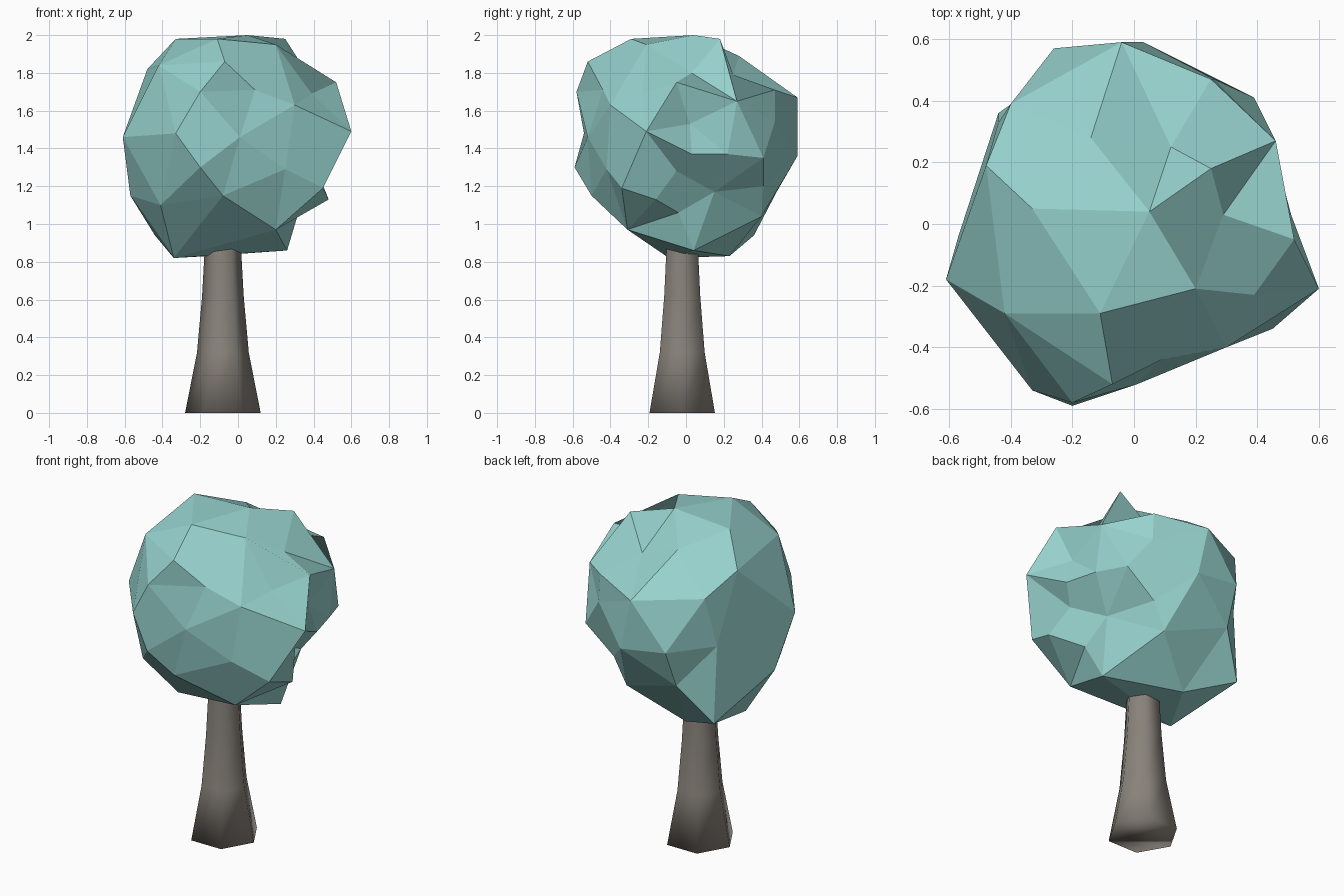
import bpy
import bmesh
import math
from mathutils import Vector

default_cube = bpy.data.objects.get("Cube")
if default_cube:
    bpy.data.objects.remove(default_cube, do_unlink=True)


def make_material(name, colour):
    material = bpy.data.materials.new(name)
    material.use_nodes = True
    material.diffuse_color = (*colour, 1)
    shader = material.node_tree.nodes["Principled BSDF"]
    shader.inputs["Base Color"].default_value = (*colour, 1)
    shader.inputs["Roughness"].default_value = 0.9
    return material


def make_object(name, bm, material, smooth):
    bmesh.ops.recalc_face_normals(bm, faces=bm.faces[:])
    for face in bm.faces:
        face.smooth = smooth
    mesh = bpy.data.meshes.new(name)
    bm.to_mesh(mesh)
    bm.free()
    mesh.materials.append(material)
    obj = bpy.data.objects.new(name, mesh)
    bpy.context.collection.objects.link(obj)
    return obj


def tapered_column(centre, sides, profile):
    """Stack rings of (height, radius) into a closed column."""
    bm = bmesh.new()
    rings = []
    for height, radius in profile:
        ring = []
        for i in range(sides):
            angle = math.tau * i / sides
            offset = Vector((math.cos(angle), math.sin(angle), 0)) * radius
            ring.append(bm.verts.new(centre + offset + Vector((0, 0, height))))
        rings.append(ring)
    for lower, upper in zip(rings, rings[1:]):
        for i in range(sides):
            j = (i + 1) % sides
            bm.faces.new((lower[i], lower[j], upper[j], upper[i]))
    bm.faces.new(rings[0][::-1])
    bm.faces.new(rings[-1])
    return bm


def faceted_blob(centre, tips):
    """Join the tips over a sphere, then pull each one out to its own reach."""
    bm = bmesh.new()
    reach = bm.verts.layers.float.new("reach")
    for tip in tips:
        arm = Vector(tip) / 100 - centre
        vert = bm.verts.new(arm.normalized())
        vert[reach] = arm.length
    bmesh.ops.convex_hull(bm, input=bm.verts[:])
    for vert in bm.verts:
        vert.co = centre + vert.co * vert[reach]
    # Merge nearly flat neighbours into larger facets
    bmesh.ops.dissolve_limit(bm, angle_limit=math.radians(4),
                             verts=bm.verts[:], edges=bm.edges[:])
    return bm


# Trunk: six-sided, smooth, flaring at the foot
bark = make_material("bark grey brown", (0.25, 0.225, 0.197))
trunk_profile = [(0, 0.2), (0.32, 0.137), (0.62, 0.11), (0.93, 0.093), (1.2, 0.085)]
make_object("trunk", tapered_column(Vector((-0.08, -0.02, 0)), 6, trunk_profile),
            bark, smooth=True)

# Crown: lumpy faceted foliage, tips in hundredths
leaf = make_material("foliage teal", (0.305, 0.64, 0.61))
crown_tips = [
    # top
    (5, 4, 200), (-33, 5, 198), (25, 18, 198), (20, -21, 195), (-11, -29, 198),
    (-14, 28, 189), (12, 25, 179), (29, 3, 180), (-42, -29, 184), (-48, 19, 182),
    (-7, -52, 186),
    # upper sides
    (52, -5, 175), (39, -23, 169), (46, 27, 165), (25, 47, 171), (-4, 59, 167),
    (-40, 39, 170), (-20, -58, 170), (9, -44, 171), (30, -40, 163),
    # middle
    (60, -21, 149), (46, 2, 153), (51, 3, 137), (46, 22, 137), (39, 41, 135),
    (26, 47, 154), (3, 59, 136), (-26, 57, 140), (-44, 33, 140), (-61, -18, 146),
    (-33, -54, 148), (1, -52, 146), (25, -42, 129), (-20, -59, 130),
    # lower sides and underside
    (42, -5, 128), (45, -34, 119), (48, -16, 113), (32, 15, 117), (32, -4, 106),
    (20, 41, 120), (12, 40, 104), (-27, 48, 117), (-57, -4, 115), (-41, -33, 110),
    (-8, -50, 115), (20, -31, 97), (26, 4, 86), (-44, 36, 94), (-16, 23, 83),
    (-34, -9, 82),
]
make_object("crown", faceted_blob(Vector((-0.02, 0, 1.42)), crown_tips),
            leaf, smooth=False)
